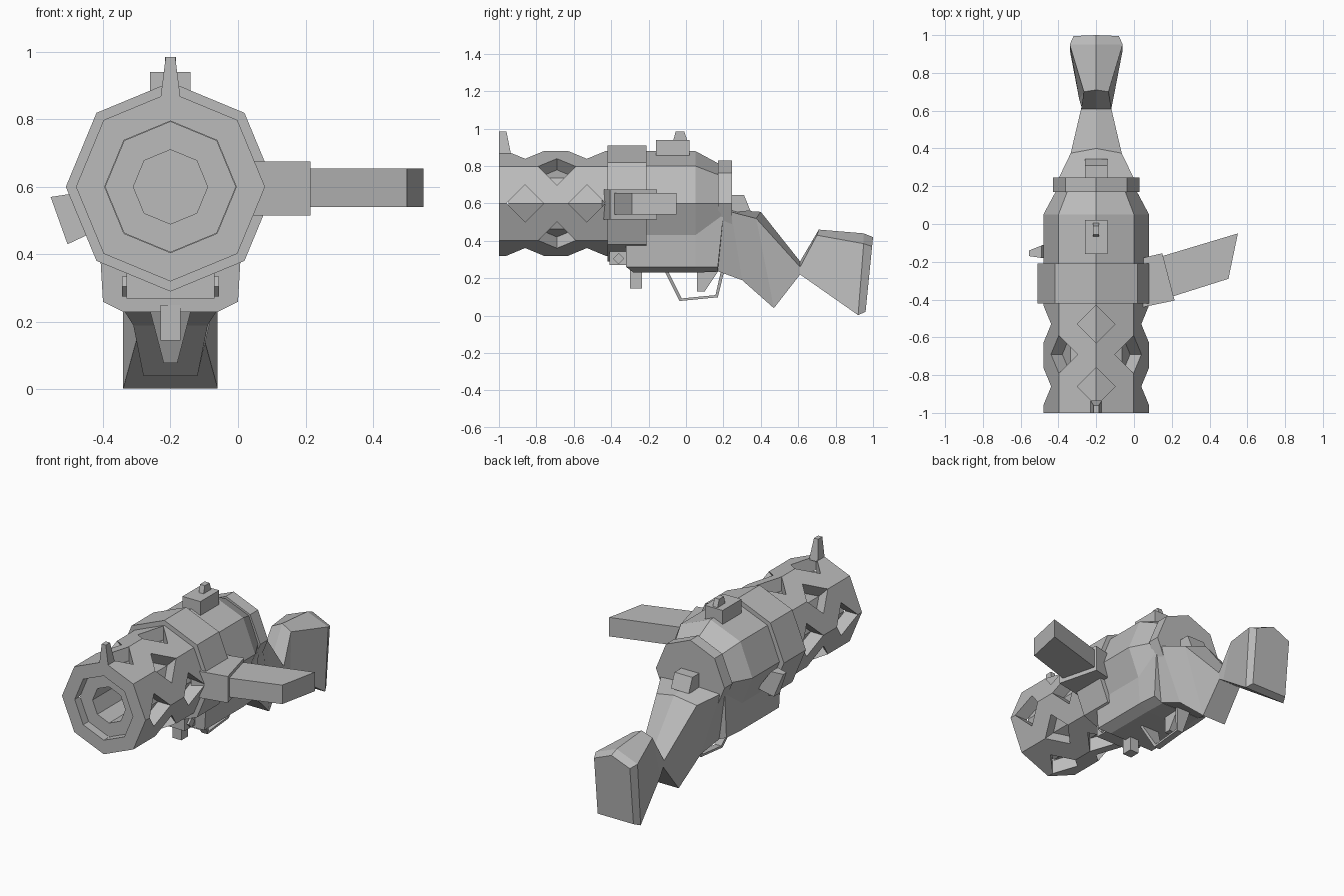
import bpy, bmesh, math
from mathutils import Matrix, Vector

cube = bpy.data.objects.get("Cube")
if cube:
    bpy.data.objects.remove(cube, do_unlink=True)

CX, CZ = -0.2, 0.6  # barrel axis

grey = bpy.data.materials.new("plain_grey")
grey.use_nodes = True
grey.diffuse_color = (0.5, 0.5, 0.5, 1)
grey.node_tree.nodes["Principled BSDF"].inputs["Base Color"].default_value = (0.5, 0.5, 0.5, 1)


def finish(name, bm):
    bmesh.ops.recalc_face_normals(bm, faces=bm.faces)
    mesh = bpy.data.meshes.new(name)
    bm.to_mesh(mesh)
    bm.free()
    mesh.materials.append(grey)
    obj = bpy.data.objects.new(name, mesh)
    bpy.context.collection.objects.link(obj)
    return obj


def loft(name, rings, closed=False):
    """Skin a list of equal-length point rings, capping the ends unless closed."""
    bm = bmesh.new()
    loops = [[bm.verts.new(p) for p in ring] for ring in rings]
    pairs = list(zip(loops, loops[1:]))
    if closed:
        pairs.append((loops[-1], loops[0]))
    n = len(loops[0])
    for a, b in pairs:
        for i in range(n):
            j = (i + 1) % n
            bm.faces.new((a[i], a[j], b[j], b[i]))
    if not closed:
        bm.faces.new(loops[0])
        bm.faces.new(loops[-1])
    return finish(name, bm)


def octagon(r, y):
    return [(CX + r * math.sin(k * math.pi / 4), y, CZ + r * math.cos(k * math.pi / 4))
            for k in range(8)]


def lathe(name, profile, closed=False):
    return loft(name, [octagon(r, y) for r, y in profile], closed)


def mirrored(half):
    """Ring from (half width, y, z) points listed from the top centre down one side."""
    right = [(CX + w, y, z) for w, y, z in half]
    left = [(CX - w, y, z) for w, y, z in reversed(half) if w > 0]
    return right + left


def side_prism(name, outline, w0, w1=None):
    """Side outline in (y, z); half width w0 at its lowest point and w1 at its highest."""
    w1 = w0 if w1 is None else w1
    zs = [z for y, z in outline]
    lo, hi = min(zs), max(zs)
    width = lambda z: w0 + (w1 - w0) * (z - lo) / (hi - lo)
    return loft(name, [[(CX + s * width(z), y, z) for y, z in outline] for s in (-1, 1)])


def plan_prism(name, outline, z0, z1):
    return loft(name, [[(x, y, z) for x, y in outline] for z in (z0, z1)])


def box(name, w, y0, y1, z0, z1):
    return side_prism(name, [(y0, z0), (y1, z0), (y1, z1), (y0, z1)], w)


# Barrel shroud with diamond vents on its edges
shroud = lathe("barrel_shroud", [(0.28, -1), (0.28, -0.4), (0.195, -0.4), (0.195, -1)], True)
bm = bmesh.new()
for k in range(8):
    for y in ((-0.69,) if k % 2 else (-0.86, -0.53)):
        turn = Matrix.Translation((CX, y, CZ)) @ Matrix.Rotation(k * math.pi / 4, 4, 'Y')
        bmesh.ops.create_cone(bm, cap_ends=True, segments=4, radius1=0.1, radius2=0.1, depth=0.2,
                              matrix=turn @ Matrix.Translation((0, 0, 0.25)))
cutter = finish("vent_cutter", bm)
cutter.hide_render = True
cut = shroud.modifiers.new("vents", 'BOOLEAN')
cut.operation = 'DIFFERENCE'
cut.solver = 'EXACT'
cut.object = cutter
bpy.context.view_layer.objects.active = shroud
bpy.ops.object.modifier_apply(modifier=cut.name)
bpy.data.objects.remove(cutter, do_unlink=True)

# Inner barrel with its bore
lathe("inner_barrel", [(0.194, -0.41), (0.194, -0.95), (0.11, -0.95), (0.11, -0.41)])

# Receiver, collars
def receiver_ring(y, low):
    return mirrored([(0, y, 0.88), (0.2, y, 0.8), (0.28, y, 0.6), (0.21, y, 0.43),
                     (0.2, y, 0.26), (0.14, low, 0.23)])


loft("receiver", [
    receiver_ring(-0.32, -0.28),
    receiver_ring(0.05, 0.05),
    mirrored([(0, 0.18, 0.81), (0.15, 0.18, 0.75), (0.21, 0.18, 0.6), (0.2, 0.2, 0.54),
              (0.19, 0.17, 0.26), (0.13, 0.17, 0.235)])])
lathe("front_collar", [(0.31, -0.42), (0.31, -0.21)])
lathe("rear_collar", [(0.23, 0.17), (0.23, 0.245)])

# Stock neck and butt
def stock_ring(top, shoulder, bottom, w, wb):
    return mirrored([(0, *top), (w, *shoulder), (wb, *bottom)])


waist = stock_ring((0.61, 0.29), (0.61, 0.26), (0.61, 0.22), 0.08, 0.075)
loft("stock_neck", [
    stock_ring((0.19, 0.58), (0.19, 0.54), (0.17, 0.237), 0.2, 0.14),
    stock_ring((0.25, 0.565), (0.24, 0.555), (0.3, 0.19), 0.2, 0.11),
    stock_ring((0.4, 0.555), (0.375, 0.52), (0.47, 0.04), 0.135, 0.08),
    waist])
loft("stock_butt", [
    waist,
    stock_ring((0.71, 0.46), (0.7, 0.43), (0.66, 0.185), 0.065, 0.09),
    stock_ring((0.95, 0.44), (0.95, 0.385), (0.92, 0.003), 0.14, 0.14),
    stock_ring((1, 0.42), (0.995, 0.37), (0.96, 0.02), 0.12, 0.12)])
side_prism("rear_catch", [(0.22, 0.645), (0.31, 0.645), (0.345, 0.56), (0.22, 0.55)], 0.06)

# Sights
box("rear_sight_base", 0.06, -0.16, 0.02, 0.82, 0.94)
side_prism("rear_sight_post", [(-0.07, 0.93), (-0.055, 0.985), (-0.01, 0.985), (0.01, 0.93)], 0.016)
side_prism("front_sight", [(-1, 0.86), (-1, 0.985), (-0.96, 0.985), (-0.935, 0.86)], 0.03, 0.014)

# Side grip on the left and its mount
plan_prism("grip_mount", [(0.0, -0.19), (0.15, -0.155), (0.215, -0.405), (0.0, -0.45)], 0.515, 0.675)
plan_prism("side_grip", [(0.15, -0.17), (0.55, -0.05), (0.5, -0.29), (0.2, -0.385)], 0.54, 0.655)

# Bolt handle on the right
bolt = [(-0.555, 0.57), (-0.49, 0.58), (-0.42, 0.47), (-0.505, 0.43)]
loft("bolt_handle", [[(x, y + s * (x + 0.555), z) for x, z in bolt]
                     for y, s in ((-0.17, -0.15), (-0.14, 0.4))])

# Underside block with diamond studs
box("front_block", 0.13, -0.41, -0.3, 0.27, 0.4)
side_prism("block_studs", [(-0.39, 0.305), (-0.36, 0.335), (-0.33, 0.305), (-0.36, 0.275)], 0.143)
box("sling_lug", 0.03, -0.3, -0.235, 0.145, 0.25)

# Trigger and guard
side_prism("trigger", [(0.06, 0.25), (0.06, 0.13), (0.1, 0.13), (0.18, 0.25)], 0.02)
guard = [(-0.11, 0.23, 0.06, 0.018, 0), (-0.035, 0.078, 0.02, 0.012, 0.014),
         (0.17, 0.098, 0.02, -0.012, 0.012), (0.205, 0.24, 0.05, -0.018, 0)]
loft("trigger_guard", [[(CX - w, y, z), (CX + w, y, z), (CX + w, y + dy, z + dz),
                        (CX - w, y + dy, z + dz)] for y, z, w, dy, dz in guard])
